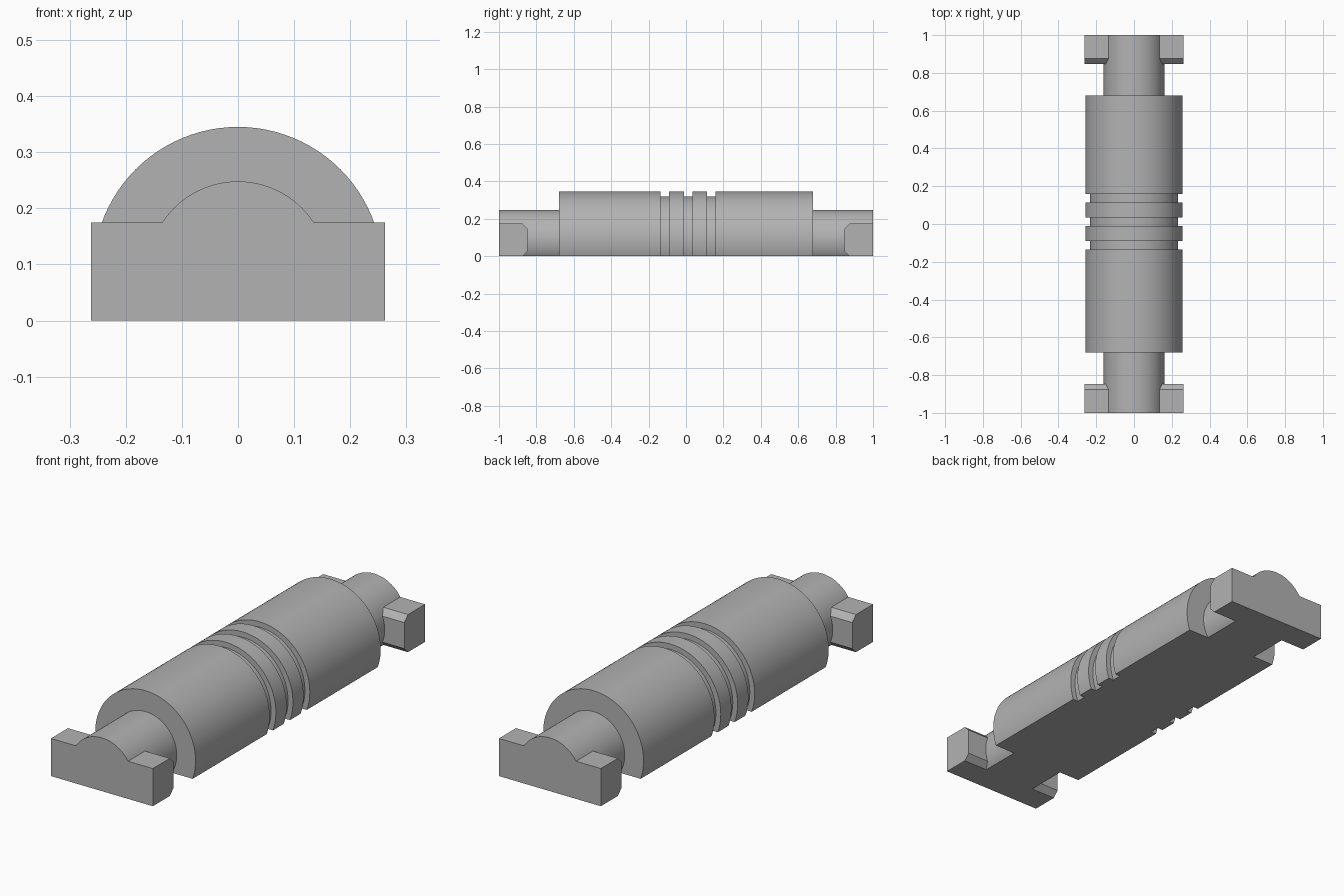
import bpy, bmesh, math
from mathutils import Vector

cube = bpy.data.objects.get("Cube")
if cube:
    bpy.data.objects.remove(cube, do_unlink=True)

GREY = (0.45, 0.45, 0.45, 1)
grey = bpy.data.materials.new("plain grey")
grey.use_nodes = True
grey.diffuse_color = GREY
grey.node_tree.nodes["Principled BSDF"].inputs["Base Color"].default_value = GREY

AXIS_Z = 0.087
BODY_R, GROOVE_R, SHAFT_R = 0.258, 0.233, 0.161
BODY_END = 0.68


def make_object(name, bm):
    bmesh.ops.recalc_face_normals(bm, faces=bm.faces)
    mesh = bpy.data.meshes.new(name)
    bm.to_mesh(mesh)
    bm.free()
    mesh.materials.append(grey)
    obj = bpy.data.objects.new(name, mesh)
    bpy.context.collection.objects.link(obj)
    return obj


# Stepped rod: a turned profile with three grooves, cut flat underneath
profile = [(0, -1), (SHAFT_R, -1), (SHAFT_R, -BODY_END), (BODY_R, -BODY_END)]
for centre in (-0.113, 0.012, 0.136):
    a, b = centre - 0.023, centre + 0.023
    profile += [(BODY_R, a), (GROOVE_R, a), (GROOVE_R, b), (BODY_R, b)]
profile += [(BODY_R, BODY_END), (SHAFT_R, BODY_END), (SHAFT_R, 1), (0, 1)]

bm = bmesh.new()
verts = [bm.verts.new((0, y, AXIS_Z + r)) for r, y in profile]
edges = [bm.edges.new(pair) for pair in zip(verts, verts[1:])]
bmesh.ops.spin(bm, geom=verts + edges, cent=(0, 0, AXIS_Z), axis=(0, 1, 0),
               angle=math.tau, steps=96)
bmesh.ops.remove_doubles(bm, verts=bm.verts, dist=1e-5)
cut = bmesh.ops.bisect_plane(bm, geom=bm.verts[:] + bm.edges[:] + bm.faces[:],
                             plane_co=(0, 0, 0), plane_no=(0, 0, 1), clear_inner=True)
rim = [e for e in cut["geom_cut"] if isinstance(e, bmesh.types.BMEdge)]
bmesh.ops.edgeloop_fill(bm, edges=rim)
rod = make_object("grooved_rod", bm)


# End blocks: side profile with bevelled inner edges, extruded across
def end_block(name, side):
    outline = [(1, 0), (1, 0.175), (0.875, 0.175), (0.848, 0.148), (0.848, 0.027), (0.875, 0)]
    bm = bmesh.new()
    face = bm.faces.new([bm.verts.new((-0.262, side * y, z)) for y, z in outline])
    grown = bmesh.ops.extrude_face_region(bm, geom=[face])["geom"]
    bmesh.ops.translate(bm, vec=Vector((0.524, 0, 0)),
                        verts=[v for v in grown if isinstance(v, bmesh.types.BMVert)])
    return make_object(name, bm)


# Merge the blocks into the rod
bpy.context.view_layer.objects.active = rod
for name, side in (("front_block", -1), ("back_block", 1)):
    block = end_block(name, side)
    union = rod.modifiers.new("join " + name, 'BOOLEAN')
    union.operation = 'UNION'
    union.solver = 'EXACT'
    union.object = block
    bpy.ops.object.modifier_apply(modifier=union.name)
    bpy.data.objects.remove(block, do_unlink=True)

bpy.ops.object.select_all(action='DESELECT')
rod.select_set(True)
bpy.ops.object.shade_smooth_by_angle(angle=math.radians(25))
